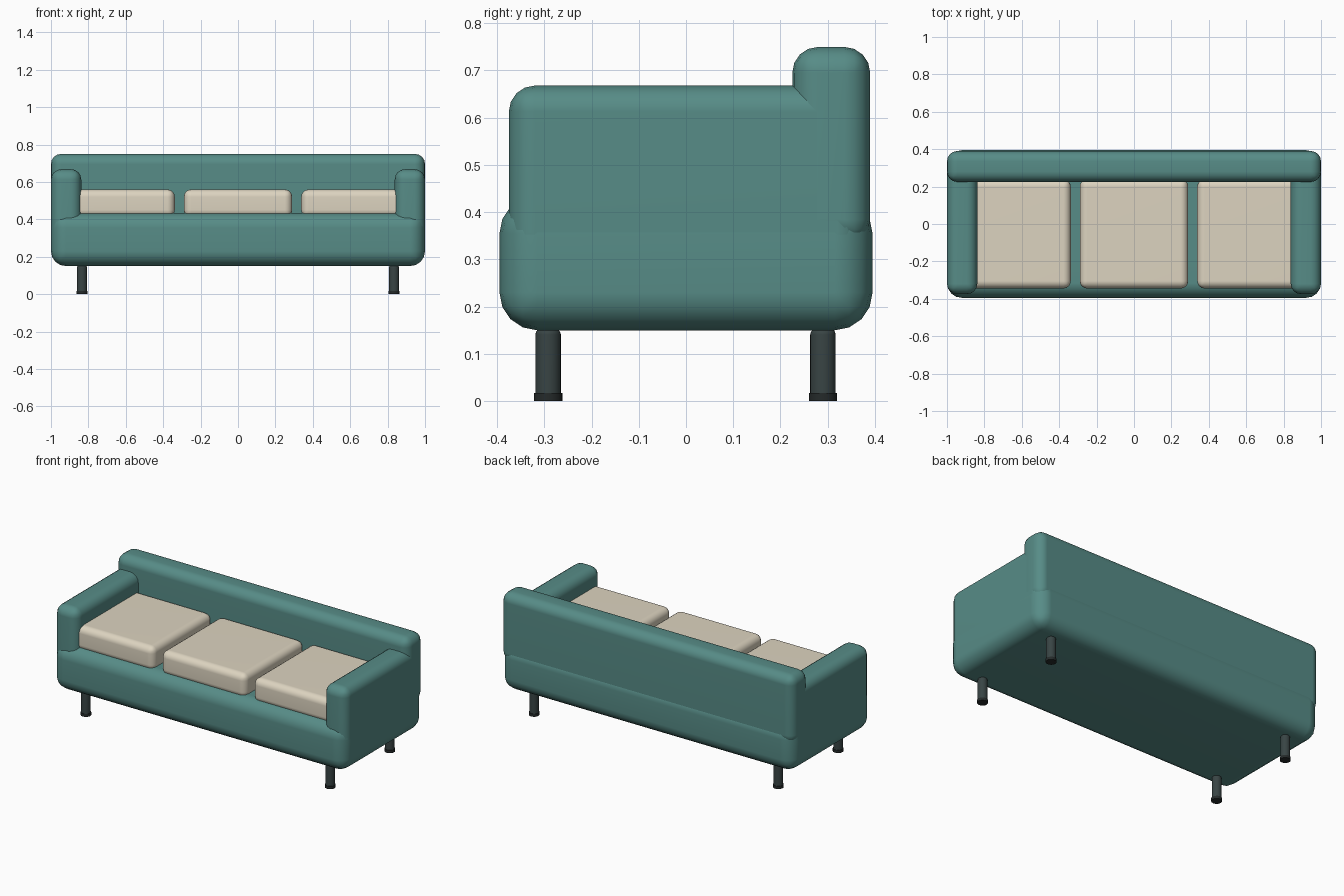
import bpy, bmesh, math
from mathutils import Matrix

if "Cube" in bpy.data.objects:
    bpy.data.objects.remove(bpy.data.objects["Cube"])


def material(name, rgb):
    m = bpy.data.materials.new(name)
    m.diffuse_color = (*rgb, 1.0)
    m.use_nodes = True
    m.node_tree.nodes["Principled BSDF"].inputs["Base Color"].default_value = m.diffuse_color
    return m


TEAL = material("teal fabric", (0.095, 0.262, 0.242))
CREAM = material("cream fabric", (0.72, 0.655, 0.525))
DARK = material("dark leg", (0.04, 0.058, 0.058))
BLACK = material("foot cap", (0.018, 0.023, 0.023))


def finish(bm, name, mat):
    bmesh.ops.recalc_face_normals(bm, faces=bm.faces)
    me = bpy.data.meshes.new(name)
    bm.to_mesh(me)
    bm.free()
    ob = bpy.data.objects.new(name, me)
    me.materials.append(mat)
    bpy.context.collection.objects.link(ob)
    bpy.ops.object.select_all(action='DESELECT')
    ob.select_set(True)
    bpy.context.view_layer.objects.active = ob
    bpy.ops.object.shade_smooth_by_angle(angle=math.radians(35))
    # keep the broad faces looking flat
    ob.modifiers.new("flat panels", 'WEIGHTED_NORMAL').keep_sharp = True
    return ob


def padded_box(name, x, y, z, radius, mat, segments=4):
    """Rounded box from (min, max) ranges."""
    bm = bmesh.new()
    bmesh.ops.create_cube(bm, size=1)
    for v in bm.verts:
        for i, (lo, hi) in enumerate((x, y, z)):
            v.co[i] = lo if v.co[i] < 0 else hi
    bmesh.ops.bevel(bm, geom=bm.edges[:], offset=radius, segments=segments,
                    profile=0.5, affect='EDGES')
    return finish(bm, name, mat)


def post(name, x, y, z0, z1, radius, mat, bevel=0.0):
    """Vertical cylinder, optionally rounded at its rims."""
    bm = bmesh.new()
    bmesh.ops.create_cone(bm, cap_ends=True, segments=24, radius1=radius,
                          radius2=radius, depth=z1 - z0,
                          matrix=Matrix.Translation((x, y, (z0 + z1) / 2)))
    if bevel:
        rims = [e for e in bm.edges
                if abs(e.verts[0].co.z - e.verts[1].co.z) < 1e-5]
        bmesh.ops.bevel(bm, geom=rims, offset=bevel, segments=3,
                        profile=0.5, affect='EDGES')
    return finish(bm, name, mat)


# Upholstered frame
padded_box("base", (-1, 1), (-0.395, 0.395), (0.15, 0.435), 0.08, TEAL)
padded_box("backrest", (-1, 1), (0.225, 0.39), (0.33, 0.75), 0.055, TEAL)
for side, s in (("left", -1), ("right", 1)):
    padded_box(side + "_arm", tuple(sorted((s * 0.838, s * 0.9995))),
               (-0.375, 0.375), (0.3, 0.668), 0.055, TEAL)

# Three loose seat cushions
for i in (-1, 0, 1):
    padded_box(f"seat_cushion_{i + 2}", (i * 0.628 - 0.29, i * 0.628 + 0.29),
               (-0.345, 0.24), (0.41, 0.56), 0.04, CREAM)

# Legs with foot caps
for side, x in (("left", -0.834), ("right", 0.834)):
    for end, y in (("front", -0.292), ("back", 0.29)):
        post(f"{end}_{side}_leg", x, y, 0.003, 0.153, 0.027, DARK, 0.012)
        post(f"{end}_{side}_foot", x, y, 0.0, 0.017, 0.03, BLACK)
